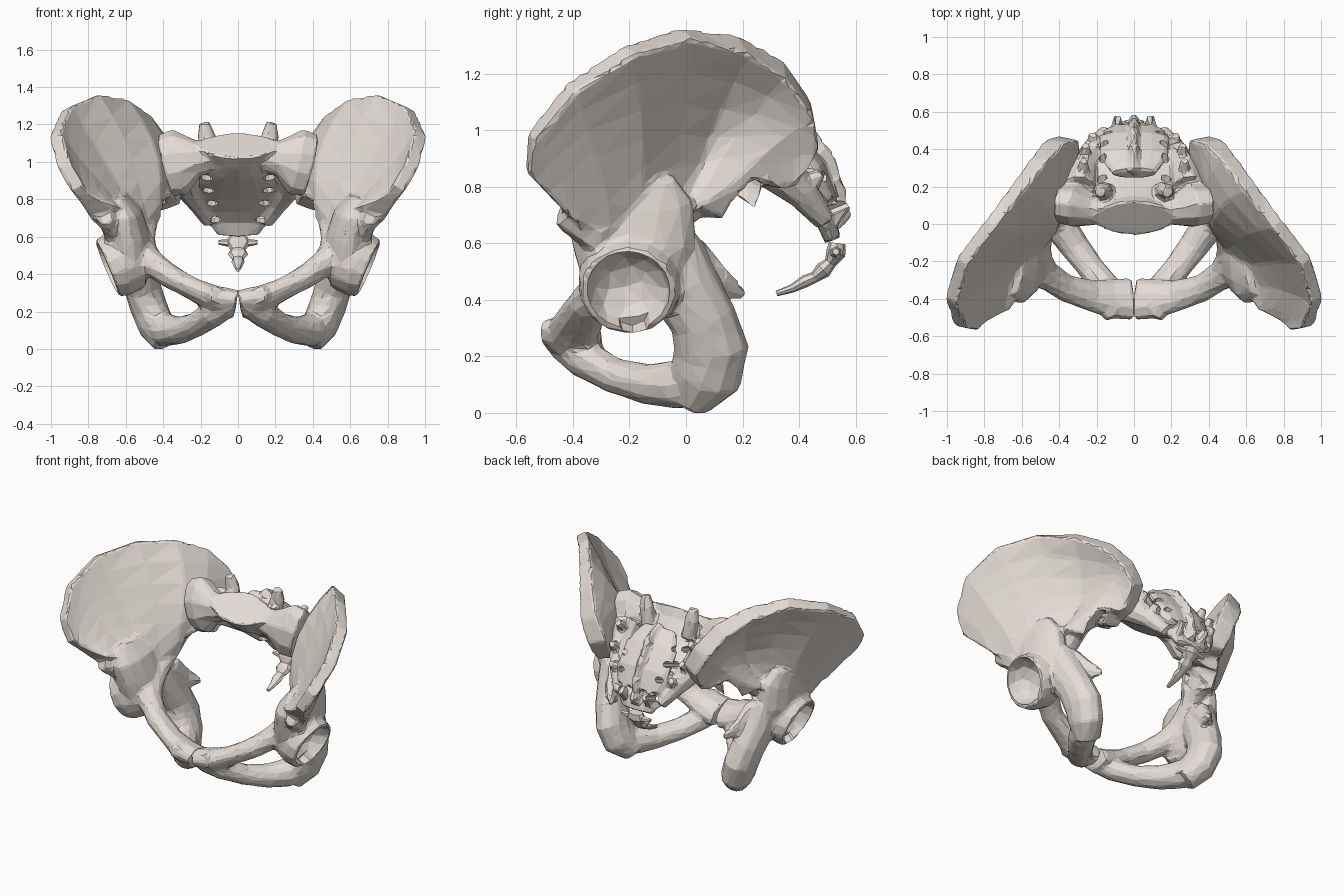
import bpy, bmesh, math
from mathutils import Vector as V

bone = bpy.data.materials.new("bone")
bone.diffuse_color = (0.78, 0.72, 0.67, 1)


def loft(bm, rows, hint=(1, 0, 0), n=10):
    """Closed tube through rows of (x, y, z, radius along hint, other radius)."""
    pts = [V(r[:3]) for r in rows]
    rings = []
    for i, r in enumerate(rows):
        t = (pts[min(i + 1, len(pts) - 1)] - pts[max(i - 1, 0)]).normalized()
        u = V(hint) - V(hint).dot(t) * t
        u.normalize()
        v = t.cross(u)
        rings.append([bm.verts.new(pts[i] + u * r[3] * math.cos(2 * math.pi * k / n)
                                   + v * r[4] * math.sin(2 * math.pi * k / n)) for k in range(n)])
    for a, b in zip(rings, rings[1:]):
        for k in range(n):
            bm.faces.new((a[k], a[(k + 1) % n], b[(k + 1) % n], b[k]))
    bm.faces.new(rings[0][::-1])
    bm.faces.new(rings[-1])


def make(name, bm):
    bmesh.ops.recalc_face_normals(bm, faces=bm.faces)
    me = bpy.data.meshes.new(name)
    bm.to_mesh(me)
    bm.free()
    ob = bpy.data.objects.new(name, me)
    me.materials.append(bone)
    bpy.context.collection.objects.link(ob)
    return ob


def face_count(ob):
    bpy.context.view_layer.update()
    return len(ob.evaluated_get(bpy.context.evaluated_depsgraph_get()).data.polygons)


def finish(ob, voxel, ratio, cutters, soften):
    """Fuse the overlapping solids, carve, then reduce to bony facets."""
    m = ob.modifiers.new("fuse", 'REMESH')
    m.mode, m.voxel_size = 'VOXEL', voxel
    m = ob.modifiers.new("soften", 'SMOOTH')
    m.factor, m.iterations = .5, soften
    for cutter in cutters:
        cutter.hide_render = True
        cutter.hide_viewport = True
        whole = face_count(ob)
        b = ob.modifiers.new("carve", 'BOOLEAN')
        b.operation, b.object = 'DIFFERENCE', cutter
        for solver in ('MANIFOLD', 'EXACT', 'FLOAT'):
            b.solver = solver
            if face_count(ob) > whole * .5:
                break
        else:
            ob.modifiers.remove(b)
    d = ob.modifiers.new("facets", 'DECIMATE')
    d.ratio = ratio


# ---- hip bone: iliac wing as a fan from base through middle to crest
crest = [(.86, -.565, .86), (.93, -.55, .98), (.98, -.41, 1.15), (.92, -.2, 1.285), (.77, 0, 1.345),
         (.62, .2, 1.305), (.51, .35, 1.215), (.42, .445, 1.08), (.35, .46, .95), (.34, .37, .81)]
middle = [(.80, -.5, .79), (.83, -.46, .86), (.83, -.34, .94), (.74, -.18, .98), (.59, -.05, 1.0),
          (.46, .06, .99), (.425, .17, .99), (.40, .28, .94), (.37, .31, .88), (.36, .31, .80)]
base = [(.72, -.43, .72), (.68, -.38, .7), (.64, -.28, .68), (.6, -.2, .67), (.57, -.12, .66),
        (.53, -.04, .68), (.5, .01, .71), (.47, .06, .75), (.43, .12, .79), (.40, .22, .80)]
bm = bmesh.new()
S = 6
grid = [[V(b) * (2 * t - 1) * (t - 1) + V(m) * 4 * t * (1 - t) + V(c) * t * (2 * t - 1)
         for t in [j / S for j in range(S + 1)]] for b, m, c in zip(base, middle, crest)]
N = len(grid)
sides = ([], [])
for i in range(N):
    for side in sides:
        side.append([])
    for j in range(S + 1):
        t = j / S
        du = grid[min(i + 1, N - 1)][j] - grid[max(i - 1, 0)][j]
        dv = grid[i][min(j + 1, S)] - grid[i][max(j - 1, 0)]
        nor = du.cross(dv).normalized()
        th = .028 + .055 * (1 - t) ** 2 + .012 * t ** 4 + .025 * min(1, max(0, i - 4) / 3)
        for side, s in zip(sides, (1, -1)):
            side[i].append(bm.verts.new(grid[i][j] + nor * th * s))
for g in sides:
    for i in range(N - 1):
        for j in range(S):
            bm.faces.new((g[i][j], g[i + 1][j], g[i + 1][j + 1], g[i][j + 1]))
edge = ([(i, 0) for i in range(N)] + [(N - 1, j) for j in range(1, S + 1)]
        + [(i, S) for i in range(N - 2, -1, -1)] + [(0, j) for j in range(S - 1, 0, -1)])
for (a, b), (c, d) in zip(edge, edge[1:] + edge[:1]):
    bm.faces.new((sides[0][a][b], sides[0][c][d], sides[1][c][d], sides[1][a][b]))

# body of the ilium above the socket
loft(bm, [(.645, -.21, .82, .05, .17), (.61, -.2, .72, .10, .23), (.59, -.18, .58, .125, .22),
          (.57, -.18, .44, .11, .18), (.56, -.18, .36, .08, .12)], n=14)
# socket rim
loft(bm, [(.52, -.19, .48, .15, .15), (.63, -.2, .46, .18, .185), (.70, -.205, .43, .165, .172)],
     hint=(0, 0, 1), n=14)
# pelvic brim and upper pubic branch
loft(bm, [(.45, .12, .86, .05, .07), (.48, .03, .74, .05, .06), (.51, -.12, .60, .06, .07),
          (.49, -.26, .48, .08, .09), (.36, -.345, .385, .065, .075), (.22, -.385, .31, .06, .09),
          (.12, -.40, .26, .075, .11), (.01, -.40, .24, .07, .12)], hint=(0, .35, 1))
# lower pubic branch
loft(bm, [(.05, -.42, .24, .06, .07), (.13, -.36, .19, .08, .07), (.22, -.25, .13, .075, .065),
          (.31, -.13, .10, .08, .075), (.38, -.03, .10, .09, .09), (.43, .05, .12, .08, .09)])
# ischium and its tuberosity
loft(bm, [(.56, -.06, .58, .09, .12), (.54, -.01, .45, .10, .125), (.51, .06, .33, .10, .12),
          (.48, .09, .23, .10, .135), (.44, .07, .13, .10, .13), (.38, .02, .04, .08, .07)], n=12)
# ischial spine, front lower spine of the ilium, pubic tubercle
loft(bm, [(.51, .0, .56, .05, .09), (.475, .11, .45, .04, .075), (.42, .205, .42, .015, .02)], n=6)
loft(bm, [(.66, -.3, .64, .07, .09), (.71, -.44, .71, .045, .055)], n=7)
loft(bm, [(.16, -.4, .28, .06, .06), (.11, -.50, .29, .05, .05)], n=7)
hip = make("hip_bones", bm)

# hollow of the socket and the notch in its lower rim
bm = bmesh.new()
bmesh.ops.create_icosphere(bm, subdivisions=3, radius=.15)
bmesh.ops.translate(bm, verts=bm.verts, vec=(.725, -.205, .425))
notch = bmesh.new()
loft(notch, [(.62, -.19, .36, .06, .06), (.78, -.17, .26, .07, .07)], hint=(0, 1, 0), n=8)
finish(hip, .013, .05, [make("socket_cutter", bm), make("notch_cutter", notch)], 6)
hip.modifiers.new("other_side", 'MIRROR').use_mirror_merge = False

# ---- sacrum: vertebral bodies, then the rear plate
bm = bmesh.new()
loft(bm, [(0, .03, 1.09, .215, .115), (0, .075, 1.03, .17, .10), (0, .13, .98, .20, .09),
          (0, .21, .92, .25, .07), (0, .33, .85, .26, .06), (0, .43, .76, .22, .045),
          (0, .49, .69, .18, .035), (0, .52, .61, .11, .03)], n=16)
loft(bm, [(0, .27, 1.07, .12, .04), (0, .36, .98, .19, .05), (0, .45, .86, .19, .05),
          (0, .50, .75, .16, .04)], n=12)
# median crest with spinous bumps
loft(bm, [(0, .28, 1.1, .025, .03), (0, .38, 1.02, .025, .05), (0, .48, .89, .025, .05),
          (0, .53, .77, .025, .04), (0, .54, .66, .03, .03)], n=8)
for y, z in ((.40, 1.04), (.47, .93), (.52, .83), (.55, .72)):
    loft(bm, [(0, y - .05, z - .04, .04, .05), (0, y + .025, z, .025, .03)], n=6)
for s in (1, -1):
    # wing of the sacrum and the tapering side mass
    loft(bm, [(.1 * s, .09, 1.03, .07, .08), (.22 * s, .08, 1.02, .10, .09),
              (.31 * s, .10, 1.0, .18, .12), (.39 * s, .11, .98, .17, .11)], hint=(0, 0, 1))
    loft(bm, [(.29 * s, .18, .98, .09, .12), (.27 * s, .30, .88, .08, .09),
              (.21 * s, .41, .78, .06, .06), (.15 * s, .49, .68, .04, .04)])
    # joint processes and the rows of small knobs behind
    loft(bm, [(.15 * s, .17, 1.02, .05, .06), (.17 * s, .18, 1.14, .05, .04),
              (.18 * s, .17, 1.21, .03, .03)], n=7)
    for x, y, z in ((.27, .32, 1.04), (.26, .40, .93), (.22, .46, .83), (.09, .55, .72)):
        loft(bm, [(x * s, y - .07, z - .06, .04, .05), (x * s, y + .02, z + .02, .025, .025)], n=6)
sacrum = make("sacrum", bm)

bm = bmesh.new()
for s in (1, -1):
    for x, y, z in ((.17, .24, .96), (.16, .34, .89), (.14, .42, .81), (.12, .49, .71)):
        loft(bm, [(x * s, y - .22, z - .09, .04, .022), (x * s, y + .2, z + .08, .02, .02)], n=8)
finish(sacrum, .012, .07, [make("nerve_hole_cutter", bm)], 2)

# ---- coccyx: tapering curled segments with two small horns
bm = bmesh.new()
loft(bm, [(0, .535, .60, .05, .03), (0, .53, .565, .07, .035), (0, .51, .53, .04, .022),
          (0, .485, .505, .055, .03), (0, .455, .48, .03, .02), (0, .42, .465, .035, .022),
          (0, .375, .44, .022, .015), (0, .32, .422, .012, .01)], n=8)
for s in (1, -1):
    loft(bm, [(0, .53, .565, .03, .03), (.105 * s, .53, .57, .012, .012)], hint=(0, 0, 1), n=6)
make("coccyx", bm)
